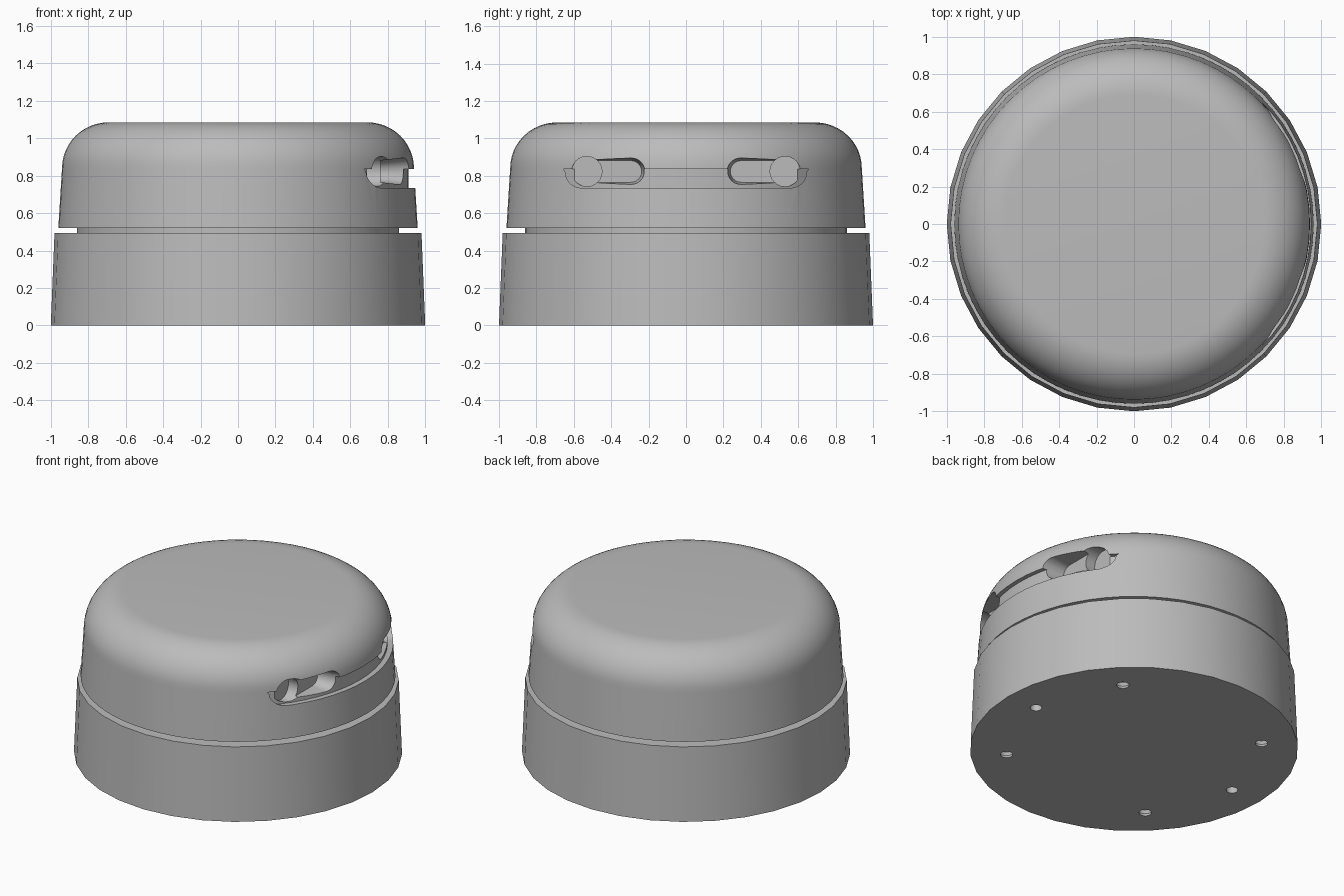
import bpy, bmesh, math

old = bpy.data.objects.get("Cube")
if old:
    bpy.data.objects.remove(old, do_unlink=True)

grey = bpy.data.materials.new("plastic_grey")
grey.use_nodes = True
COLOUR = (0.5, 0.5, 0.5, 1)
grey.diffuse_color = COLOUR
grey.node_tree.nodes["Principled BSDF"].inputs["Base Color"].default_value = COLOUR


def finish(name, bm):
    bmesh.ops.recalc_face_normals(bm, faces=bm.faces[:])
    mesh = bpy.data.meshes.new(name)
    bm.to_mesh(mesh)
    bm.free()
    mesh.materials.append(grey)
    obj = bpy.data.objects.new(name, mesh)
    bpy.context.collection.objects.link(obj)
    return obj


def loft(name, rings):
    """Skin a list of equal point rings and cap both ends."""
    bm = bmesh.new()
    loops = [[bm.verts.new(p) for p in ring] for ring in rings]
    n = len(loops[0])
    for a, b in zip(loops, loops[1:]):
        for i in range(n):
            j = (i + 1) % n
            bm.faces.new((a[i], a[j], b[j], b[i]))
    bm.faces.new(loops[0])
    bm.faces.new(loops[-1])
    return finish(name, bm)


def lathe(name, profile, sides, centre=(0, 0)):
    turn = [2 * math.pi * i / sides for i in range(sides)]
    return loft(name, [[(centre[0] + r * math.cos(t), centre[1] + r * math.sin(t), z)
                        for t in turn] for r, z in profile])


def stadium(x, y_a, y_b, z, r, steps=12):
    """Rounded slot outline in the plane at x, from y_a to y_b."""
    pts = []
    for y, start in ((y_b, -90), (y_a, 90)):
        for i in range(steps + 1):
            t = math.radians(start + 180 * i / steps)
            pts.append((x, y + r * math.cos(t), z + r * math.sin(t)))
    return pts


def subtract(obj, cutters):
    for c in cutters:
        m = obj.modifiers.new("cut", 'BOOLEAN')
        m.operation, m.solver, m.object = 'DIFFERENCE', 'EXACT', c
        c.hide_render = True
    bpy.context.view_layer.update()
    graph = bpy.context.evaluated_depsgraph_get()
    mesh = bpy.data.meshes.new_from_object(obj.evaluated_get(graph))
    obj.modifiers.clear()
    obj.data = mesh
    for c in cutters:
        bpy.data.objects.remove(c, do_unlink=True)


def smooth(obj):
    bpy.ops.object.select_all(action='DESELECT')
    obj.select_set(True)
    bpy.context.view_layer.objects.active = obj
    bpy.ops.object.shade_smooth_by_angle(angle=math.radians(30))


# Base drum, with screw holes underneath
base = lathe("base", [(1.0, 0), (0.98, 0.495)], 32)
holes = []
for k in (1, 3, 5, 7):
    a = math.radians(45 * k)
    thread = [(0.047 if i % 2 == 0 else 0.038, -0.02 + 0.02 * i) for i in range(12)]
    holes.append(lathe("thread_cutter", thread, 20,
                       (0.78 * math.cos(a), 0.78 * math.sin(a))))
for side in (-1, 1):
    holes.append(lathe("pin_cutter", [(0.036, -0.05), (0.036, 0.06)], 20, (0.78 * side, 0)))
subtract(base, holes)
smooth(base)

# Narrow neck between base and cap
smooth(lathe("neck", [(0.86, 0.49), (0.86, 0.525)], 64))

# Domed cap
profile = [(0.96, 0.52)]
for i in range(13):
    t = math.radians(90 * i / 12)
    profile.append((0.69 + 0.25 * math.cos(t), 0.84 + 0.245 * math.sin(t)))
cap = lathe("cap", profile, 64)

# Shallow curved groove with rounded lower corners
outline = [(0.655, 0.835)]
for i in range(9):
    t = math.radians(90 * i / 8)
    outline.append((0.56 + 0.085 * math.cos(t), 0.82 - 0.085 * math.sin(t)))
outline += [(-y, z) for y, z in reversed(outline)]
groove = loft("groove_cutter", [[(x, y, z) for y, z in outline] for x in (0.4, 1.2)])
subtract(groove, [lathe("core_cutter", [(0.912, 0.5), (0.912, 1.0)], 64)])

# Tapered slots and round pockets, mirrored across the side
cutters = [groove]
for side in (-1, 1):
    near, far = sorted((0.295 * side, 0.53 * side))
    cutters.append(loft("slot_cutter", [stadium(0.76, near, far, 0.823, 0.058),
                                        stadium(0.93, near, far, 0.823, 0.077),
                                        stadium(1.1, near, far, 0.823, 0.09)]))
    y = 0.53 * side
    cutters.append(loft("pocket_cutter", [stadium(x, y - 0.001, y + 0.001, 0.823, 0.08)
                                          for x in (0.69, 1.1)]))
subtract(cap, cutters)
smooth(cap)
